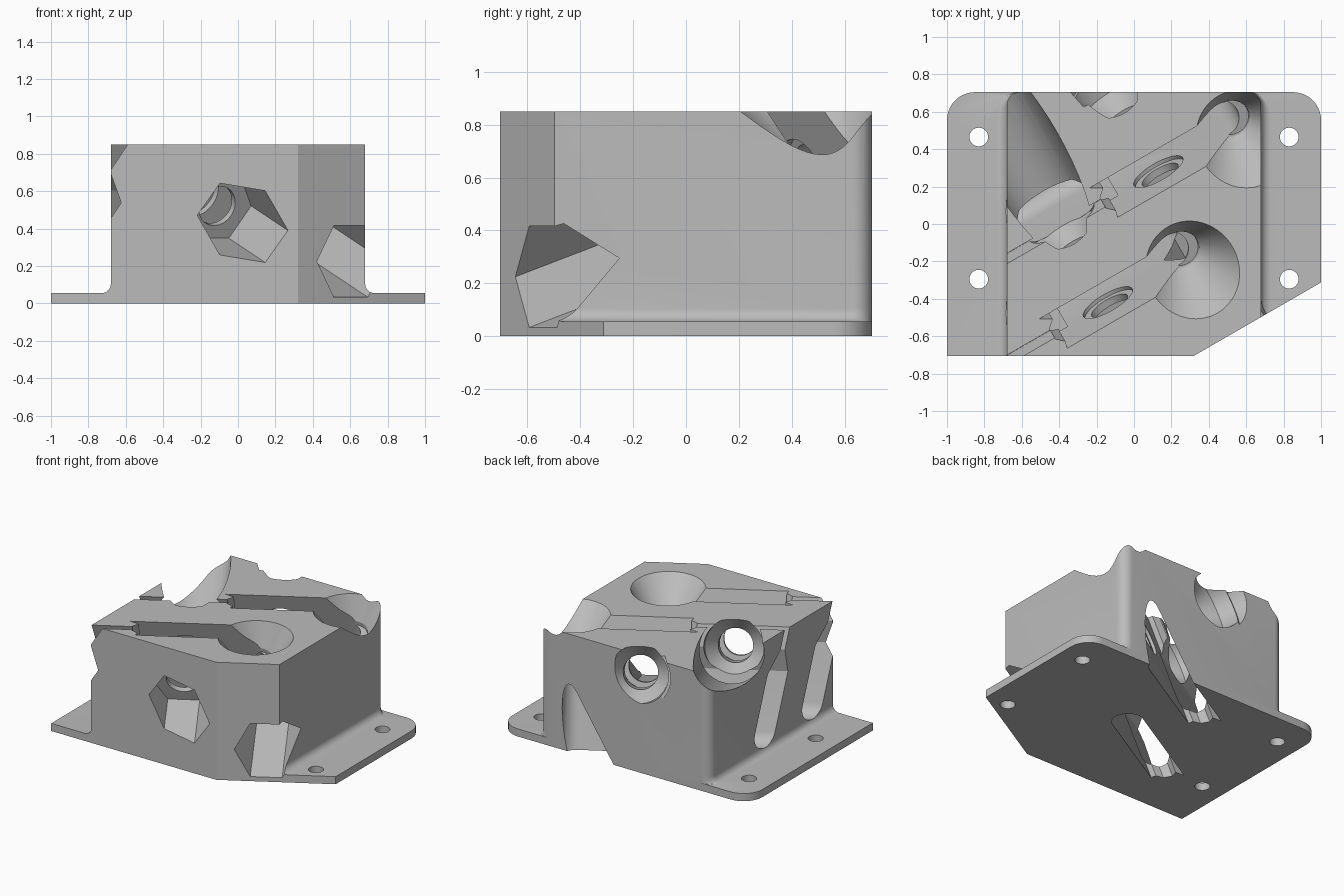
import bpy, bmesh
from math import sin, cos, pi, radians
from mathutils import Matrix, Vector

if "Cube" in bpy.data.objects:
    bpy.data.objects.remove(bpy.data.objects["Cube"], do_unlink=True)

grey = bpy.data.materials.new("plain grey")
grey.use_nodes = True
grey.diffuse_color = (0.5, 0.5, 0.5, 1)
grey.node_tree.nodes["Principled BSDF"].inputs["Base Color"].default_value = (0.5, 0.5, 0.5, 1)


def loft(name, rings, matrix=Matrix()):
    """Closed solid through rings that share one point count."""
    bm = bmesh.new()
    loops = [[bm.verts.new(matrix @ Vector(p)) for p in ring] for ring in rings]
    n = len(loops[0])
    for low, high in zip(loops, loops[1:]):
        for i in range(n):
            j = (i + 1) % n
            bm.faces.new((low[i], low[j], high[j], high[i]))
    bm.faces.new(loops[0][::-1])
    bm.faces.new(loops[-1])
    bmesh.ops.recalc_face_normals(bm, faces=bm.faces)
    mesh = bpy.data.meshes.new(name)
    bm.to_mesh(mesh)
    bm.free()
    mesh.materials.append(grey)
    ob = bpy.data.objects.new(name, mesh)
    bpy.context.collection.objects.link(ob)
    return ob


def lathe(name, profile, matrix, sides=48):
    """Turned solid: profile gives (height, radius) along local z."""
    return loft(name, [[(r * cos(2 * pi * i / sides), r * sin(2 * pi * i / sides), h)
                        for i in range(sides)] for h, r in profile], matrix)


def combine(target, tool, operation):
    mod = target.modifiers.new("cut", 'BOOLEAN')
    mod.operation, mod.object, mod.solver = operation, tool, 'EXACT'
    bpy.context.view_layer.objects.active = target
    bpy.ops.object.modifier_apply(modifier=mod.name)
    bpy.data.objects.remove(tool, do_unlink=True)


def outline(half_width, corner, z, steps=10):
    """Plan with a clipped front right corner and two rounded back corners."""
    w = half_width
    pts = [(-w, -0.705, z), (0.32, -0.705, z), (w, -0.705 + (w - 0.32) * 0.577, z)]
    for side, start in ((1, 0), (-1, pi / 2)):
        for i in range(steps + 1):
            t = start + pi / 2 * i / steps
            pts.append((side * (w - corner) + corner * cos(t),
                        0.705 - corner + corner * sin(t), z))
    return pts


# Base flange, and block with a filleted foot
body = loft("mounting_block", [outline(1, 0.15, 0), outline(1, 0.15, 0.055)])
fillet = 0.05
rings = [outline(0.68 + fillet, 0.07 + fillet, 0.02)]
for i in range(9):
    t = pi / 2 * i / 8
    d = fillet * (1 - sin(t))
    rings.append(outline(0.68 + d, 0.07 + d, 0.055 + fillet * (1 - cos(t))))
rings.append(outline(0.68, 0.07, 0.85))
combine(body, loft("block", rings), 'UNION')

# Screw holes in the flange
for x in (-0.83, 0.83):
    for y in (-0.295, 0.465):
        combine(body, lathe("screw_hole", [(-0.1, 0.05), (0.2, 0.05)],
                            Matrix.Translation((x, y, 0)), 32), 'DIFFERENCE')

# Tunnel section: round floor, pitched roof, narrow slit to the top
tunnel = [(0.1 + 0.105 * cos(pi + pi * i / 16), -0.40 + 0.105 * sin(pi + pi * i / 16))
          for i in range(17)]
tunnel += [(0.205, 0.0), (0.123, 0.15), (0.123, 0.9), (0.077, 0.9), (0.077, 0.15), (-0.005, 0.0)]

# Slot section: flat left end with small barbs, round right end
slot = [(0.43 + 0.1 * cos(-pi / 2 + pi * i / 16), 0.1 + 0.1 * sin(-pi / 2 + pi * i / 16))
        for i in range(17)]
slot += [(-0.36, 0.2), (-0.30, 0.165), (-0.34, 0.13), (-0.34, 0.07), (-0.30, 0.035), (-0.31, 0.0)]

# Two identical tilted stations: slot, side tunnel, funnel, bore and nut pocket
for place in ((-0.14, -0.42, 0.54), (0.13, 0.28, 0.54)):
    frame = (Matrix.Translation(place) @ Matrix.Rotation(radians(30), 4, 'Z')
             @ Matrix.Rotation(radians(18.4), 4, 'X'))
    along = frame @ Matrix.Rotation(-pi / 2, 4, 'X')
    cutters = [
        loft("slot", [[(u, a, w) for u, a in slot] for w in (-0.9, 0.9)], frame),
        loft("tunnel", [[(u, a, w) for a, w in tunnel] for u in (-1.7, -0.25)], frame),
        lathe("funnel", [(0.05, 0.098), (0.08, 0.1), (0.33, 0.26), (0.5, 0.37)],
              frame @ Matrix.Translation((0.48, 0.08, 0))),
        lathe("nut_pocket", [(-1.3, 0.21), (-0.06, 0.21)], along, 6),
        lathe("bore", [(-0.1, 0.11), (-0.02, 0.11), (-0.02, 0.15), (0.24, 0.15), (0.24, 0.115),
                       (0.36, 0.115), (0.46, 0.195), (0.57, 0.2), (0.57, 0.22), (2, 0.22)], along),
    ]
    for cutter in cutters:
        combine(body, cutter, 'DIFFERENCE')

bpy.ops.object.select_all(action='DESELECT')
body.select_set(True)
bpy.context.view_layer.objects.active = body
bpy.ops.object.shade_smooth_by_angle(angle=radians(25))
